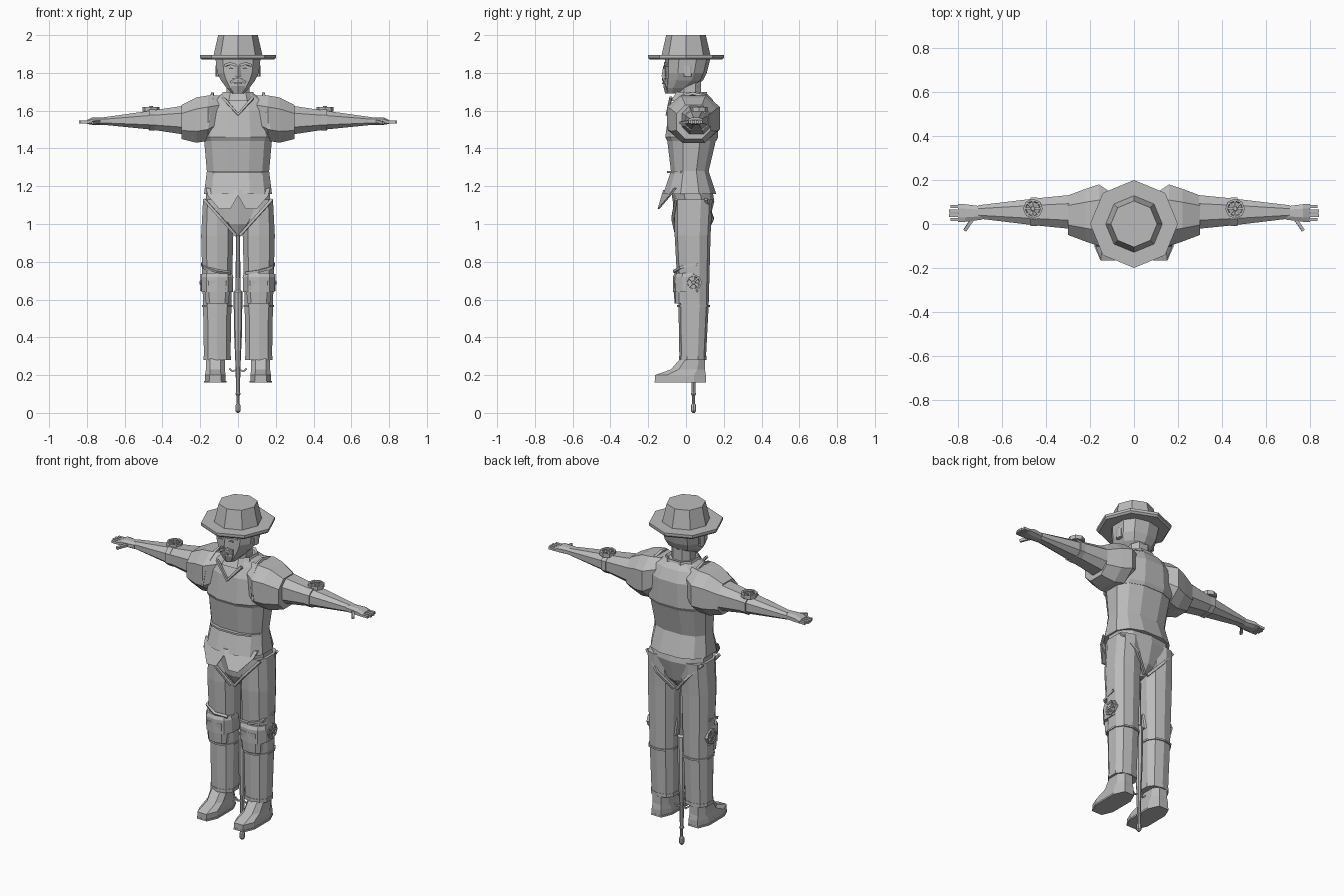
import bpy
import bmesh
import math
from mathutils import Vector

default_cube = bpy.data.objects.get("Cube")
if default_cube:
    bpy.data.objects.remove(default_cube, do_unlink=True)

grey = bpy.data.materials.new("plain_grey")
grey.use_nodes = True
grey.diffuse_color = (.5, .5, .5, 1)
for node in grey.node_tree.nodes:
    if node.type == 'BSDF_PRINCIPLED':
        node.inputs["Base Color"].default_value = grey.diffuse_color


def skin(name, loops):
    """Join matching loops of points into one closed, flat-faced solid."""
    bm = bmesh.new()
    rows = [[bm.verts.new(point) for point in loop] for loop in loops]
    for low, high in zip(rows, rows[1:]):
        for i in range(len(low)):
            bm.faces.new((low[i - 1], low[i], high[i], high[i - 1]))
    bm.faces.new(rows[0])
    bm.faces.new(rows[-1])
    bmesh.ops.recalc_face_normals(bm, faces=bm.faces)
    mesh = bpy.data.meshes.new(name)
    bm.to_mesh(mesh)
    bm.free()
    mesh.materials.append(grey)
    part = bpy.data.objects.new(name, mesh)
    bpy.context.scene.collection.objects.link(part)


def outline(sides, turn, power):
    """Polygon filling a unit square, boxier for a smaller power."""
    angles = [(i + turn) * math.tau / sides for i in range(sides)]

    def fitted(wave):
        values = [math.copysign(abs(wave(angle)) ** power, wave(angle)) for angle in angles]
        largest = max(abs(value) for value in values)
        return [value / largest for value in values]
    return list(zip(fitted(math.cos), fitted(math.sin)))


def loft(name, rings, sides=8, along='z', side=1, centre=0, turn=.5, power=.8):
    """Rings are (position, half width, middle, half depth) along an axis."""
    loops = []
    for position, width, middle, depth in rings:
        loop = []
        for u, v in outline(sides, turn, power):
            a, b = centre + u * width, middle + v * depth
            x, y, z = (a, b, position) if along == 'z' else (position, a, b)
            loop.append((x * side, y, z))
        loops.append(loop)
    skin(name, loops)


def band(name, bottom, height, width, middle, depth, **options):
    """Straight ring of one thickness."""
    rings = [(z, width, middle, depth) for z in (bottom, bottom + height)]
    loft(name, rings, **options)


def turned(name, rows, middle):
    """Lathe-like part from (height, radius) rows."""
    rings = [(z, radius, middle, radius) for z, radius in rows]
    loft(name, rings, turn=0, power=1)


def plate(name, points, thickness, side=1):
    """Flat polygon thickened towards the front."""
    loops = [[(x * side, y - offset, z) for x, y, z in points]
             for offset in (0, thickness)]
    skin(name, loops)


def tube(name, points, radius=.01, side=1):
    """Angular four-sided trim along a path."""
    path = [Vector((x * side, y, z)) for x, y, z in points]
    across = (path[1] - path[0]).orthogonal()
    loops = []
    for i, point in enumerate(path):
        ahead = path[min(i + 1, len(path) - 1)]
        way = (ahead - path[max(i - 1, 0)]).normalized()
        across = (across - way * across.dot(way)).normalized()
        up = way.cross(across)
        loops.append([point + d * radius for d in (across, up, -across, -up)])
    skin(name, loops)


def rosette(name, place, normal, size):
    """Spoked wheel ornament with a raised rim and hub."""
    place, normal = Vector(place), Vector(normal)
    across = normal.orthogonal().normalized()
    up = normal.cross(across)

    def spot(step, reach, lift):
        angle = step * math.tau / 8
        spoke = across * math.cos(angle) + up * math.sin(angle)
        return place + (spoke * reach + normal * lift) * size
    profile = [(1, -.3), (1, .2), (.8, .2), (.7, 0), (.3, 0), (.2, .3)]
    skin(name, [[spot(i, reach, lift) for i in range(8)] for reach, lift in profile])
    for i in range(8):
        tube(name + "_spoke", [spot(i, .2, .1), spot(i, .9, .1)], radius=size / 8)


# Hat
turned("hat_brim", [(1.87, .19), (1.88, .2), (1.895, .2)], middle=0)
turned("hat_crown", [(1.89, .13), (2, .105)], middle=0)

# Head, neck and collar
loft("head", [(1.69, .03, -.06, .04), (1.72, .06, -.04, .07), (1.76, .09, -.01, .1),
              (1.8, .11, 0, .11), (1.88, .12, .01, .12)], sides=10)
band("neck", bottom=1.64, height=.14, width=.06, middle=.02, depth=.06)
loft("collar", [(1.65, .1, .02, .1), (1.7, .08, .03, .08), (1.68, .06, .02, .07)])
loft("nose", [(1.78, .02, -.11, .02), (1.84, .01, -.11, .01)], sides=4, turn=0)
loft("beard", [(1.69, .02, -.08, .03), (1.73, .04, -.09, .03), (1.77, .04, -.09, .03)],
     sides=6)
band("mouth", bottom=1.74, height=.01, width=.02, middle=-.12, depth=.008)

# Torso
loft("chest", [(1.44, .18, .03, .13), (1.46, .19, .03, .14), (1.6, .17, .04, .13),
               (1.66, .14, .04, .1), (1.69, .08, .03, .08)], sides=12)
loft("waist", [(1.16, .18, .02, .14), (1.28, .165, .02, .1), (1.45, .18, .03, .13)],
     sides=12)
band("waist_seam", bottom=1.27, height=.01, width=.16, middle=.01, depth=.11, sides=12)
loft("pelvis", [(.94, .02, .02, .05), (1, .07, .03, .09), (1.12, .17, .04, .11),
                (1.18, .17, .03, .11)], sides=10)
tube("neckline", [(-.08, -.08, 1.67), (0, -.1, 1.58), (.08, -.08, 1.67)])

for side in (1, -1):
    # Face details
    plate("eye", [(.02, -.11, 1.82), (.05, -.11, 1.82), (.04, -.11, 1.83)],
          thickness=.008, side=side)
    tube("brow", [(.01, -.11, 1.84), (.04, -.11, 1.85), (.07, -.1, 1.84)], side=side)
    tube("moustache", [(0, -.12, 1.77), (.04, -.11, 1.75)], side=side)
    band("ear", bottom=1.78, height=.06, width=.01, middle=.01, depth=.02,
         side=side, centre=.11)

    # Coat flap and armhole trim
    plate("coat_flap", [(0, -.11, 1.18), (.17, -.05, 1.19), (.16, -.08, 1.15),
                        (.1, -.14, 1.08), (.04, -.14, 1.08), (0, -.12, 1.15)],
          thickness=.01, side=side)
    arch = [math.pi * step / 8 for step in range(9)]
    tube("armhole_trim", [(.165 - .03 * math.sin(a), .035 - .13 * math.cos(a),
                           1.5 + .19 * math.sin(a) ** .8) for a in arch], side=side)

    # Arm and hand
    loft("sleeve", [(.1, .1, 1.58, .1), (.16, .14, 1.56, .12), (.22, .12, 1.55, .12),
                    (.3, .09, 1.54, .09)], along='x', side=side, centre=.04)
    loft("arm", [(.26, .08, 1.55, .08), (.46, .06, 1.55, .05), (.71, .03, 1.545, .02)],
         along='x', side=side, centre=.055)
    band("elbow_band", bottom=.44, height=.03, width=.065, middle=1.55, depth=.055,
         along='x', side=side, centre=.055)
    rosette("elbow_rosette", place=(side * .46, .07, 1.61), normal=(0, 0, 1), size=.045)
    loft("hand", [(.69, .03, 1.545, .02), (.77, .04, 1.545, .02), (.8, .04, 1.54, .01)],
         along='x', side=side, centre=.05)
    for finger in range(4):
        spread = finger - 1.5
        tube("finger", [(.79, .05 + spread * .02, 1.54),
                        (.845 - abs(spread) * .007, .05 + spread * .02, 1.54)], side=side)
    tube("thumb", [(.72, .04, 1.545), (.75, 0, 1.54), (.77, -.03, 1.535)], side=side)

    # Trouser leg
    leg = dict(sides=10, side=side, centre=.11)
    loft("trouser_leg", [(.28, .07, .035, .07), (.57, .075, .04, .08),
                         (.94, .085, .035, .095), (1.13, .075, .04, .1)], **leg)
    band("trouser_hem", bottom=.28, height=.02, width=.073, middle=.035, depth=.073, **leg)
    band("calf_band", bottom=.56, height=.01, width=.08, middle=.04, depth=.087, **leg)
    for name, depth in (("front_hip_trim", -.07), ("back_hip_trim", .14)):
        tube(name, [(.18, depth * .75, 1.13), (.09, depth, 1.03), (.01, depth * .7, .94)],
             side=side)

    # Knee guard
    loft("knee_pad", [(.58, .06, -.02, .04), (.7, .07, -.02, .05)], **leg)
    loft("knee_band", [(.64, .083, .02, .09), (.72, .085, .01, .08), (.74, .08, .01, .07)],
         **leg)
    tube("knee_trim", [(.19, .06, .79), (.18, -.03, .77), (.11, -.06, .75),
                       (.04, -.04, .74)], side=side)
    rosette("knee_rosette", place=(side * .19, .04, .69), normal=(side, 0, 0), size=.044)

    # Shoe
    loft("shoe", [(.16, .055, -.03, .135), (.2, .055, -.03, .135), (.23, .05, .01, .09),
                  (.3, .05, .04, .06)], side=side, centre=.12, power=.7)
    band("sole", bottom=.16, height=.01, width=.06, middle=-.03, depth=.136,
         side=side, centre=.12, power=.7)
    tube("sword_guard", [(0, .04, .23), (.03, .04, .22), (.045, .04, .235)],
         radius=.006, side=side)

# Upturned sword in its sheath
turned("pommel", [(0, .006), (.01, .014), (.04, .014), (.05, .007)], middle=.04)
turned("sword_grip", [(.04, .008), (.09, .008), (.1, .014), (.11, .01), (.23, .013)],
       middle=.04)
turned("sheath", [(.22, .012), (.4, .02), (.64, .024), (.65, .014), (.94, .01)],
       middle=.04)
